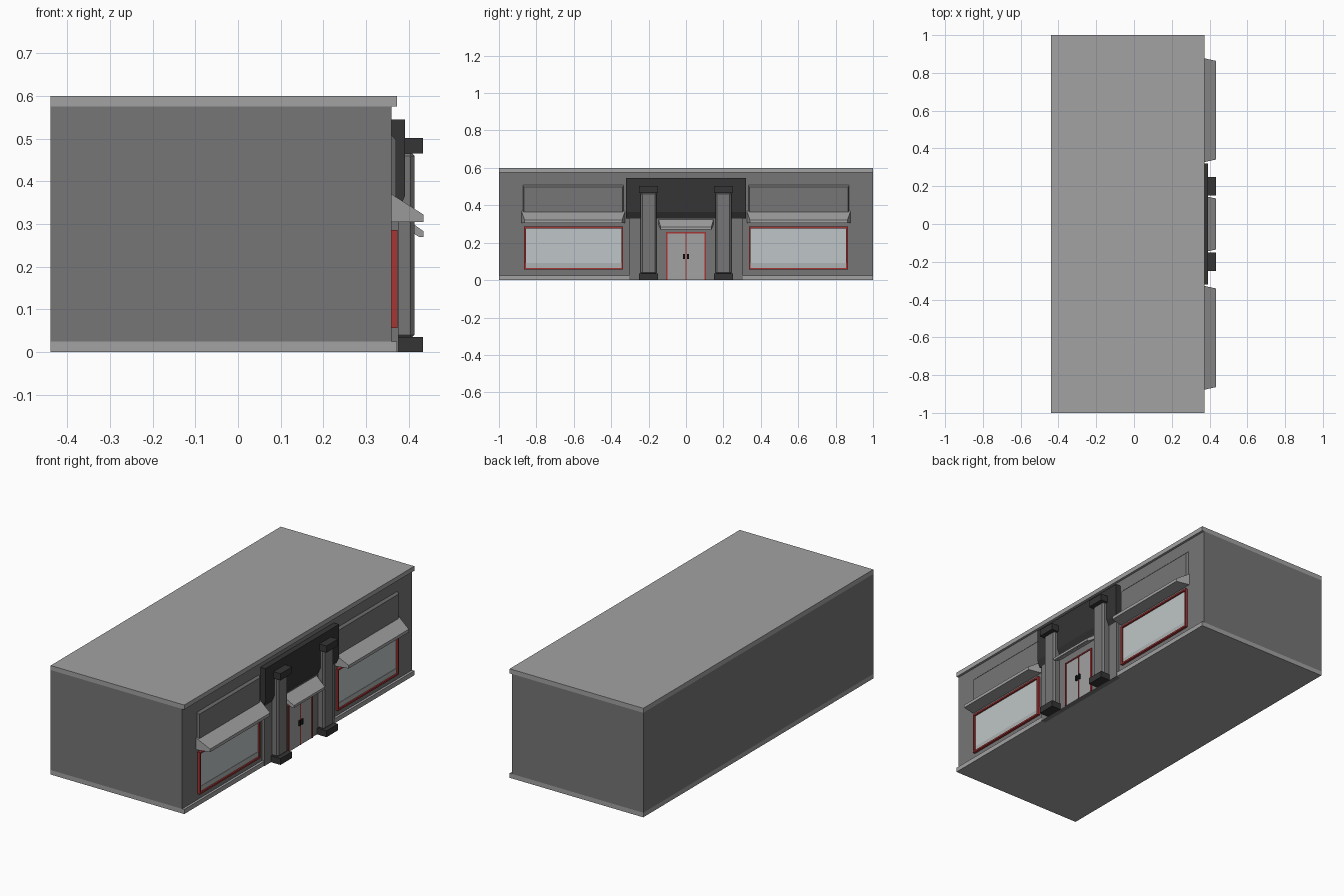
import bpy, bmesh

cube = bpy.data.objects.get("Cube")
if cube:
    bpy.data.objects.remove(cube, do_unlink=True)


def material(name, r, g, b):
    m = bpy.data.materials.new(name)
    m.use_nodes = True
    m.diffuse_color = (r, g, b, 1)
    m.node_tree.nodes["Principled BSDF"].inputs["Base Color"].default_value = (r, g, b, 1)
    return m


WALL = material("wall grey", 0.18, 0.18, 0.18)
TRIM = material("light grey", 0.36, 0.36, 0.36)
DARK = material("charcoal", 0.035, 0.035, 0.035)
RED = material("frame red", 0.38, 0.035, 0.035)
GLASS = material("pale glass", 0.52, 0.56, 0.57)
SILL = material("display grey", 0.42, 0.45, 0.45)
BLACK = material("handle black", 0.01, 0.01, 0.01)


def finish(name, bm, mat):
    bmesh.ops.recalc_face_normals(bm, faces=bm.faces)
    mesh = bpy.data.meshes.new(name)
    bm.to_mesh(mesh)
    bm.free()
    mesh.materials.append(mat)
    ob = bpy.data.objects.new(name, mesh)
    bpy.context.collection.objects.link(ob)
    return ob


def box(name, mat, x, y, z):
    """Box from (low, high) pairs."""
    bm = bmesh.new()
    bmesh.ops.create_cube(bm, size=1)
    for v in bm.verts:
        v.co = [r[0] if c < 0 else r[1] for c, r in zip(v.co, (x, y, z))]
    return finish(name, bm, mat)


def extrude_y(name, mat, profile, y, taper=0.0):
    """Side profile in (x, z) swept along y, ends drawn in away from the wall."""
    bm = bmesh.new()
    x0 = min(p[0] for p in profile)
    rings = [[bm.verts.new((px, end + s * taper * (px - x0), pz)) for px, pz in profile]
             for end, s in ((y[0], 1), (y[1], -1))]
    bm.faces.new(rings[0])
    bm.faces.new(rings[1][::-1])
    n = len(profile)
    for i in range(n):
        j = (i + 1) % n
        bm.faces.new((rings[0][i], rings[1][i], rings[1][j], rings[0][j]))
    return finish(name, bm, mat)


def frame(name, mat, x, y, z, t, sill=True):
    """Rectangular surround with bars of thickness t."""
    box(name + "_side_a", mat, x, (y[0], y[0] + t), z)
    box(name + "_side_b", mat, x, (y[1] - t, y[1]), z)
    inner = (y[0] + t, y[1] - t)
    box(name + "_top", mat, x, inner, (z[1] - t, z[1]))
    if sill:
        box(name + "_bottom", mat, x, inner, (z[0], z[0] + t))


FACE = 0.36   # main facade plane
PAD = 0.376   # raised entrance plane

# Building shell with base and roof bands
box("main_building", WALL, (-0.44, FACE), (-1, 1), (0.025, 0.575))
box("base_band", TRIM, (-0.44, 0.373), (-1, 1), (0, 0.025))
box("roof_slab", TRIM, (-0.44, 0.373), (-1, 1), (0.575, 0.6))

# Entrance wall and dark sign board with sloping lower edge
box("entrance_wall", WALL, (FACE - 0.01, PAD), (-0.305, 0.305), (0, 0.34))
extrude_y("sign_board", DARK,
          [(FACE, 0.33), (PAD, 0.33), (0.391, 0.365), (0.391, 0.545), (FACE, 0.545)],
          (-0.32, 0.32))

# Double door
frame("door_frame", RED, (PAD - 0.01, PAD + 0.007), (-0.106, 0.106), (0, 0.257), 0.007, False)
box("door_centre_strip", RED, (PAD - 0.01, PAD + 0.005), (-0.003, 0.003), (0, 0.25))
extrude_y("door_awning", TRIM,
          [(PAD, 0.325), (0.435, 0.283), (0.435, 0.27), (0.424, 0.27), (PAD, 0.3)],
          (-0.147, 0.147), 0.2)

for side, s in (("left", 1), ("right", -1)):
    def span(a, b):
        return tuple(sorted((s * a, s * b)))

    # Door leaf and handle
    box("door_leaf_" + side, TRIM, (PAD - 0.01, PAD + 0.003), span(0.003, 0.099), (0, 0.25))
    box("door_handle_" + side, BLACK, (PAD, PAD + 0.012), span(0.005, 0.017), (0.112, 0.14))

    # Pillar with chamfered shaft, base and cap
    shaft = box("pillar_shaft_" + side, WALL, (FACE, 0.414), span(0.157, 0.243), (0.03, 0.47))
    bev = shaft.modifiers.new("chamfer", "BEVEL")
    bev.width = 0.01
    bev.segments = 1
    box("pillar_base_" + side, DARK, (FACE, 0.434), span(0.15, 0.25), (0, 0.035))
    box("pillar_cap_" + side, DARK, (0.37, 0.434), span(0.15, 0.25), (0.465, 0.502))

    # Shop window with low display strip
    frame("window_frame_" + side, RED, (FACE, 0.374), span(0.337, 0.865), (0.056, 0.286), 0.009)
    box("window_glass_" + side, GLASS, (FACE, 0.364), span(0.346, 0.856), (0.065, 0.277))
    box("window_display_" + side, SILL, (FACE, 0.366), span(0.346, 0.856), (0.065, 0.092))

    # Raised panel and awning over the window
    extrude_y("upper_panel_" + side, WALL,
              [(FACE, 0.36), (0.371, 0.36), (0.371, 0.497), (FACE, 0.508)],
              span(0.333, 0.872), 0.5)
    extrude_y("window_awning_" + side, TRIM,
              [(FACE, 0.37), (0.435, 0.322), (0.435, 0.305), (FACE, 0.305)],
              span(0.325, 0.88), 0.22)
